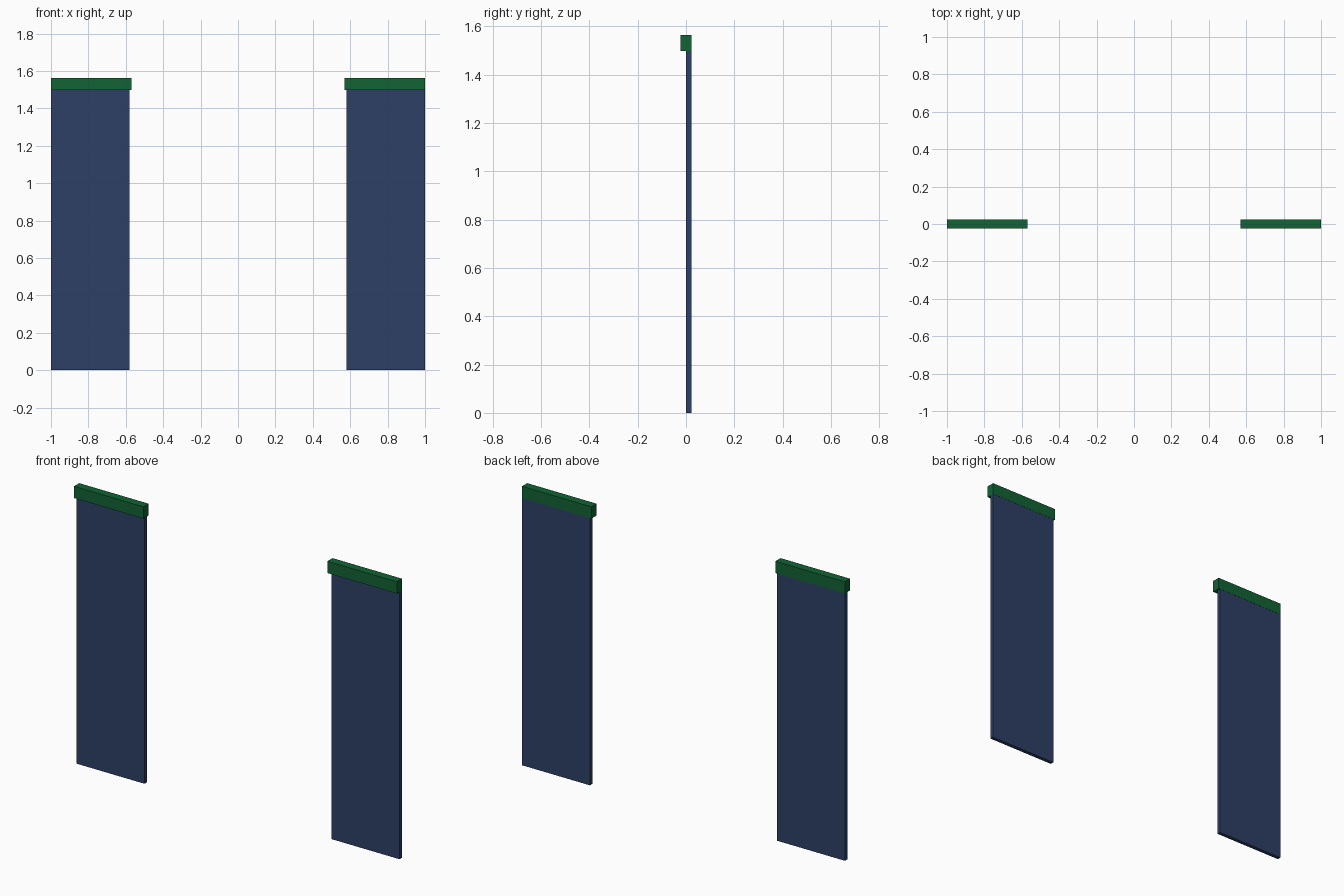
import bpy

if "Cube" in bpy.data.objects:
    bpy.data.objects.remove(bpy.data.objects["Cube"])


def material(name, color):
    mat = bpy.data.materials.new(name)
    mat.diffuse_color = (*color, 1)
    mat.use_nodes = True
    mat.node_tree.nodes["Principled BSDF"].inputs["Base Color"].default_value = mat.diffuse_color
    return mat


def box(name, low, high, mat):
    center = [(a + b) / 2 for a, b in zip(low, high)]
    bpy.ops.mesh.primitive_cube_add(size=1, location=center)
    obj = bpy.context.object
    obj.name = name
    obj.scale = [b - a for a, b in zip(low, high)]
    bpy.ops.object.transform_apply(location=True, rotation=False, scale=True)
    obj.data.materials.append(mat)
    # Matching part on the opposite side
    origin_safe_mirror(obj)
    return obj


def origin_safe_mirror(obj):
    # After applying location the object origin is the world origin
    mirror = obj.modifiers.new("mirror_sides", 'MIRROR')
    mirror.use_axis[0] = True
    mirror.use_mirror_merge = False


green = material("green_rail", (0.006, 0.125, 0.034))
blue = material("blue_fabric", (0.027, 0.051, 0.133))

# Thin hanging panels, set toward the back of the rails
box("curtain_panel", (0.58, 0.001, 0), (1.0, 0.022, 1.497), blue)

# Rails along the top, slightly wider on the inner side
box("top_rail", (0.57, -0.023, 1.497), (1.0, 0.023, 1.563), green)
